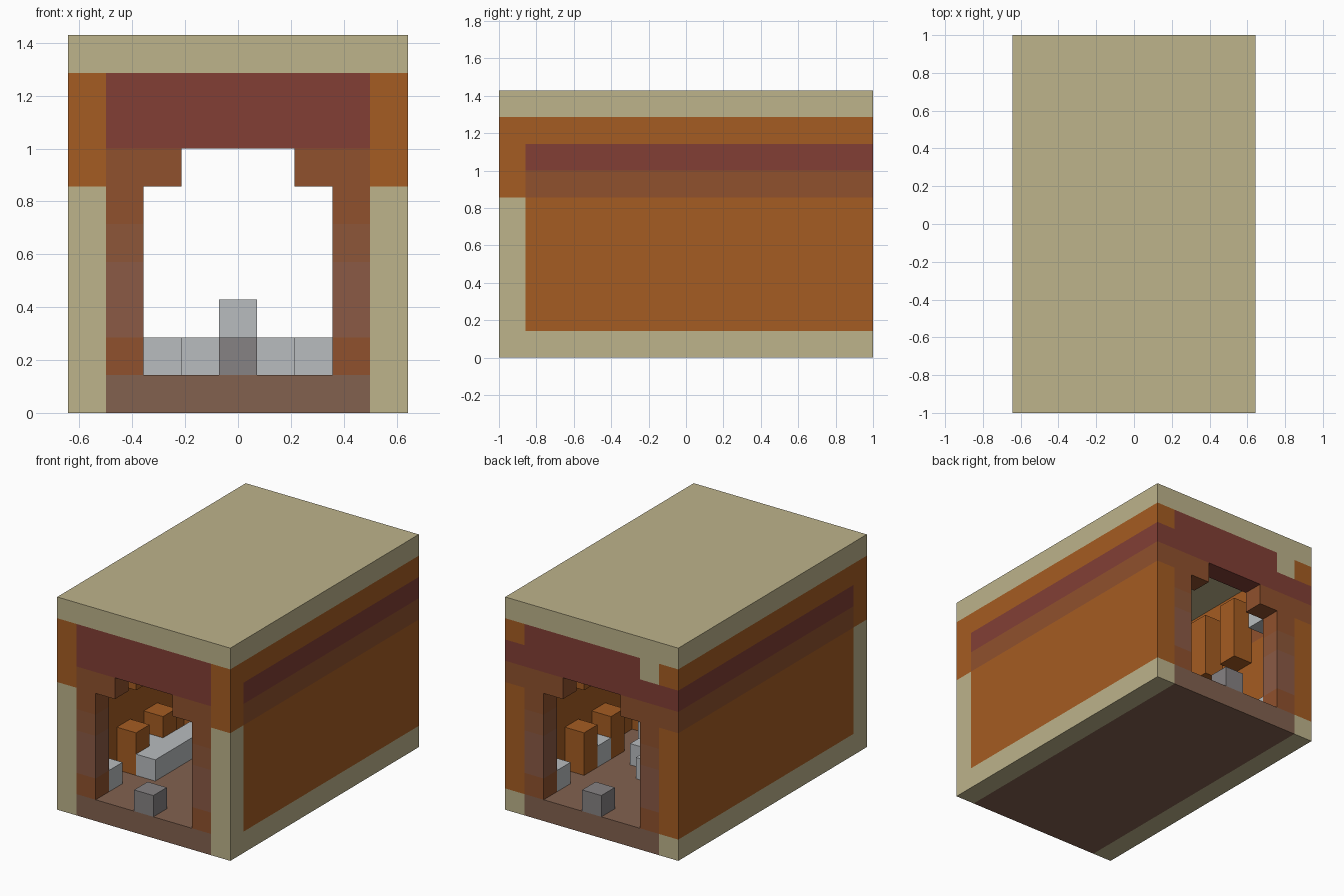
import bpy
import bmesh

cube = bpy.data.objects.get("Cube")
if cube:
    bpy.data.objects.remove(cube, do_unlink=True)

U = 1 / 7               # block size
NX, NY, NZ = 9, 14, 10  # size in blocks


def linear(c):
    return c / 12.92 if c <= 0.04045 else ((c + 0.055) / 1.055) ** 2.4


def material(name, hexcode):
    m = bpy.data.materials.new(name)
    rgb = [linear(v / 255) for v in bytes.fromhex(hexcode)]
    m.use_nodes = True
    m.diffuse_color = (*rgb, 1)
    m.node_tree.nodes["Principled BSDF"].inputs["Base Color"].default_value = (*rgb, 1)
    return m


TAN = material("tan", "bdb38b")
ORANGE = material("orange", "a55c22")
RED = material("dark red", "823f35")
RUST = material("rust brown", "90512d")
CLAY = material("clay brown", "8d5638")
DUSK = material("dusky brown", "8b5a45")
FLOOR = material("floor brown", "82614f")
LIGHT = material("light grey", "b8bcbf")
DARK = material("dark grey", "868283")


def blocks(name, mat, boxes, mirror=False):
    """Boxes as block ranges (x0, x1, y0, y1, z0, z1), joined in one object."""
    boxes = list(boxes)
    if mirror:
        boxes += [(NX - b[1], NX - b[0], *b[2:]) for b in boxes]
    bm = bmesh.new()
    for x0, x1, y0, y1, z0, z1 in boxes:
        verts = bmesh.ops.create_cube(bm, size=1)["verts"]
        for v in verts:
            v.co.x = ((x0 + x1 - NX) / 2 + v.co.x * (x1 - x0)) * U
            v.co.y = ((y0 + y1 - NY) / 2 + v.co.y * (y1 - y0)) * U
            v.co.z = ((z0 + z1) / 2 + v.co.z * (z1 - z0)) * U
    me = bpy.data.meshes.new(name)
    bm.to_mesh(me)
    bm.free()
    me.materials.append(mat)
    ob = bpy.data.objects.new(name, me)
    bpy.context.collection.objects.link(ob)


# Shell: roof, floor and side walls in bands
blocks("roof", TAN, [(0, NX, 0, NY, 9, NZ)])
blocks("floor", FLOOR, [(1, 8, 0, NY, 0, 1)])
blocks("side_sill", TAN, [(0, 1, 0, NY, 0, 1)], True)
blocks("front_corner_post", TAN, [(0, 1, 0, 1, 1, 6)], True)
blocks("front_corner_cap", ORANGE, [(0, 1, 0, 1, 6, 9)], True)
for name, mat, z0, z1 in (("wall_panel", ORANGE, 1, 6), ("wall_rust_band", RUST, 6, 7),
                          ("wall_red_band", RED, 7, 8), ("wall_top_band", ORANGE, 8, 9)):
    blocks(name, mat, [(0, 1, 1, NY, z0, z1)], True)

# Door frames at both ends
for end, y in (("front", 0), ("back", NY - 1)):
    for part, mat, z0, z1 in (("foot", RUST, 1, 2), ("shaft", DUSK, 2, 4),
                              ("neck", CLAY, 4, 5), ("head", RUST, 5, 6)):
        blocks(f"{end}_pillar_{part}", mat, [(1, 2, y, y + 1, z0, z1)], True)
    blocks(f"{end}_lintel", RUST, [(1, 3, y, y + 1, 6, 7)], True)
    blocks(f"{end}_step", DARK, [(4, 5, y, y + 1, 1, 2)])
blocks("front_beam", RED, [(1, 8, 0, 1, 7, 9)])
blocks("back_beam", RED, [(1, 8, 13, 14, 7, 8), (2, 8, 13, 14, 8, 9)])
blocks("back_beam_patch", TAN, [(1, 2, 13, 14, 8, 9)])

# Posts along the walls, below and above
rows = (3, 5, 8, 10)
blocks("lower_posts", ORANGE, [(1, 2, y, y + 1, 1, 3) for y in rows], True)
blocks("upper_posts", ORANGE, [(1, 2, y, y + 1, 5, 8) for y in rows], True)

# Seats, corner blocks and ceiling blocks
blocks("wall_seats", LIGHT, [(1, 2, y, y + 1, 1, 2) for y in (4, 9)], True)
blocks("corner_blocks", LIGHT, [(1, 2, y, y + 1, z, z + 1) for y in (1, 12) for z in (1, 6)], True)
blocks("ceiling_blocks", LIGHT, [(2, 3, y, y + 1, 8, 9) for y in (1, 12)], True)
blocks("bench", LIGHT, [(2, 3, 3, 7, 1, 2)], True)

# Central table
blocks("table_base", LIGHT, [(3, 6, 7, 9, 1, 2), (4, 5, 9, 10, 1, 2)])
blocks("table_top", LIGHT, [(4, 5, 7, 9, 2, 3)])
